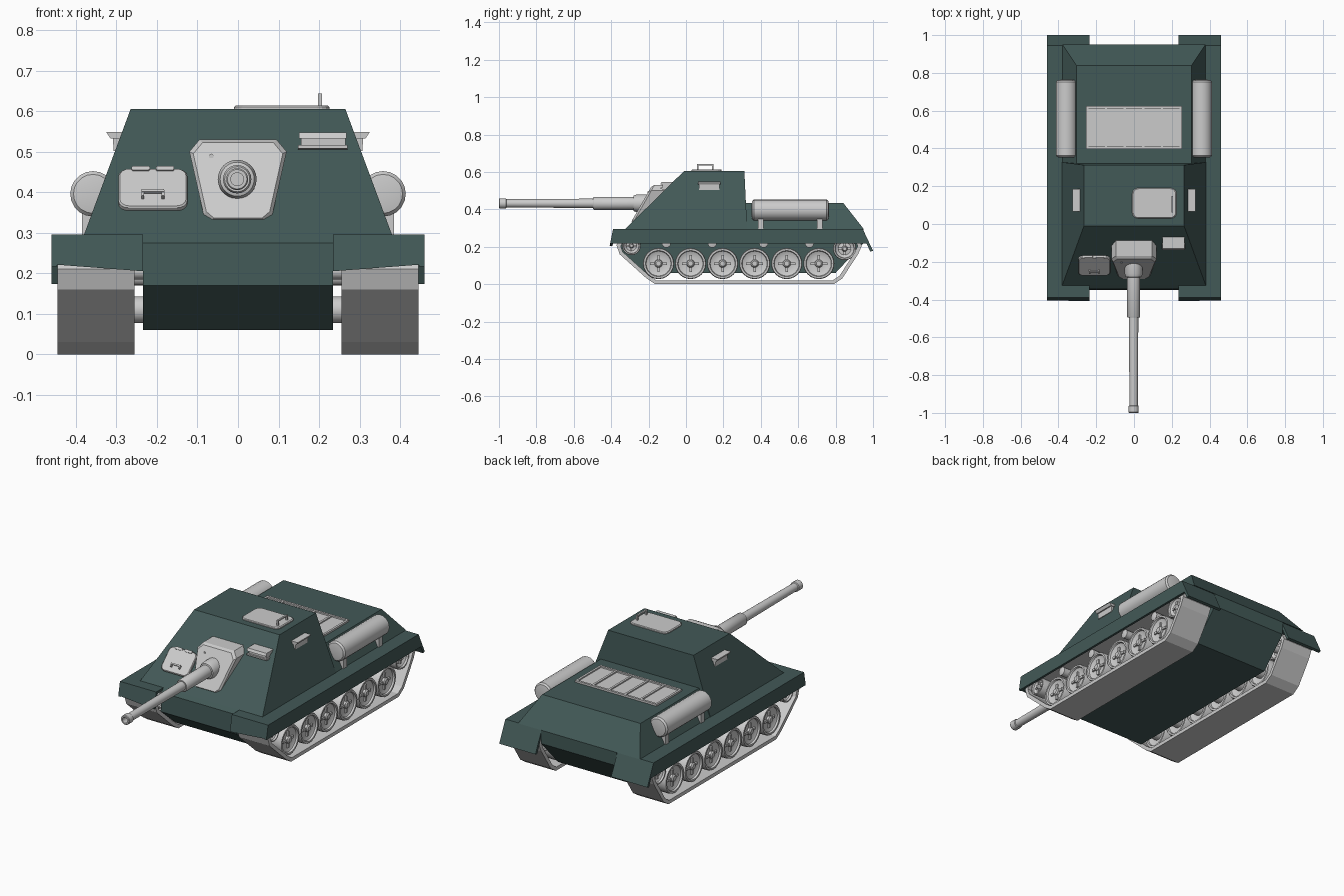
import bpy, bmesh
from math import sin, cos, pi
from mathutils import Vector

if "Cube" in bpy.data.objects:
    bpy.data.objects.remove(bpy.data.objects["Cube"])

green = bpy.data.materials.new("dark_green")
green.diffuse_color = (0.055, 0.1, 0.095, 1)
green.use_nodes = True
green.node_tree.nodes["Principled BSDF"].inputs["Base Color"].default_value = green.diffuse_color


def finish(name, bm, mat=None, mirror=False, smooth=False):
    bmesh.ops.remove_doubles(bm, verts=bm.verts, dist=1e-5)
    bmesh.ops.recalc_face_normals(bm, faces=bm.faces)
    me = bpy.data.meshes.new(name)
    bm.to_mesh(me)
    bm.free()
    ob = bpy.data.objects.new(name, me)
    bpy.context.collection.objects.link(ob)
    if mat:
        me.materials.append(mat)
    if smooth:
        bpy.ops.object.select_all(action='DESELECT')
        ob.select_set(True)
        bpy.context.view_layer.objects.active = ob
        bpy.ops.object.shade_smooth_by_angle(angle=0.6)
    if mirror:
        ob.modifiers.new("Mirror", 'MIRROR')
    return ob


def loft(name, rings, closed=False, **kw):
    """Skin rings of points; cap the ends, or join last to first when closed."""
    bm = bmesh.new()
    vs = [[bm.verts.new(p) for p in r] for r in rings]
    n = len(rings[0])
    pairs = list(zip(vs, vs[1:])) + ([(vs[-1], vs[0])] if closed else [])
    for a, b in pairs:
        for i in range(n):
            j = (i + 1) % n
            bm.faces.new((a[i], a[j], b[j], b[i]))
    if not closed:
        bm.faces.new(vs[0])
        bm.faces.new(vs[-1])
    return finish(name, bm, **kw)


def prism_x(name, pts, x0, x1, **kw):
    return loft(name, [[(x, y, z) for y, z in pts] for x in (x0, x1)], **kw)


def prism_y(name, pts, y0, y1, **kw):
    return loft(name, [[(x, y, z) for x, z in pts] for y in (y0, y1)], **kw)


def box(name, x0, x1, y0, y1, z0, z1, **kw):
    return prism_x(name, [(y0, z0), (y1, z0), (y1, z1), (y0, z1)], x0, x1, **kw)


def lathe(name, prof, axis, c, seg=24, **kw):
    """prof: (radius, position along axis); c: the two other coordinates."""
    rings = []
    for r, t in prof:
        ring = []
        for i in range(seg):
            a = 2 * pi * i / seg
            u, w = c[0] + r * cos(a), c[1] + r * sin(a)
            ring.append((t, u, w) if axis == 'X' else (u, t, w))
        rings.append(ring)
    return loft(name, rings, smooth=True, **kw)


def rounded(w, h, r, n=4):
    return [(sx * (w / 2 - r) + r * cos(a), sy * (h / 2 - r) + r * sin(a))
            for k, (sx, sy) in enumerate([(1, 1), (-1, 1), (-1, -1), (1, -1)])
            for a in [(k + i / n) * pi / 2 for i in range(n + 1)]]


def quad(x0, x1, y0, y1, z):
    return [(x0, y0, z), (x1, y0, z), (x1, y1, z), (x0, y1, z)]


# sloped front plate frame: y on the plate, up-slope and normal directions
def plate_y(z):
    return -0.325 + (z - 0.295) * 0.315 / 0.31


UP = Vector((0, 0.315, 0.31)).normalized()
OUT = Vector((0, -UP.z, UP.y))


def on_plate(name, pts, x, z, d0, d1, inset=1.0, **kw):
    o = Vector((x, plate_y(z), z))
    def ring(d, s):
        return [o + Vector((a * s, 0, 0)) + UP * b * s + OUT * d for a, b in pts]
    dm = d1 - 0.004 if inset < 1 else (d0 + d1) / 2
    return loft(name, [ring(d0, 1), ring(dm, 1), ring(d1, inset)], **kw)


# hull, casemate and engine deck
prism_x("lower_hull", [(-0.345, 0.275), (-0.35, 0.17), (-0.22, 0.06), (0.80, 0.06),
                       (0.95, 0.22), (0.95, 0.295), (-0.325, 0.295)], -0.235, 0.235, mat=green)
loft("casemate", [quad(-0.38, 0.38, -0.325, 0.327, 0.295),
                  quad(-0.265, 0.265, -0.01, 0.312, 0.605)], mat=green)
loft("engine_deck", [quad(-0.378, 0.378, 0.25, 0.95, 0.295),
                     quad(-0.305, 0.305, 0.25, 0.84, 0.435)], mat=green)

# fenders with skirts and flaps
box("fender_top", 0.235, 0.46, -0.385, 0.945, 0.28, 0.295, mat=green, mirror=True)
prism_x("side_skirt", [(-0.387, 0.295), (-0.405, 0.217), (0.965, 0.217), (0.942, 0.295)],
        0.447, 0.46, mat=green, mirror=True)
flap = [(0.235, 0.295), (0.46, 0.295), (0.46, 0.222), (0.235, 0.205)]
loft("front_flap", [[(x, -0.39 - (0.295 - z) * 0.2 + d, z) for x, z in flap] for d in (0, 0.015)],
     mat=green, mirror=True)
prism_x("rear_flap", [(0.93, 0.295), (0.945, 0.295), (1.0, 0.178), (0.985, 0.174)],
        0.235, 0.46, mat=green, mirror=True)

# track bands
outer = [Vector(p) for p in [(-0.165, 0), (-0.21, 0.03), (-0.355, 0.16), (-0.372, 0.21),
         (-0.33, 0.26), (0.87, 0.265), (0.92, 0.245), (0.94, 0.205), (0.92, 0.16),
         (0.835, 0.03), (0.79, 0)]]
inner = []
for i, p in enumerate(outer):
    e1 = (p - outer[i - 1]).normalized()
    e2 = (outer[(i + 1) % len(outer)] - p).normalized()
    n1, n2 = Vector((e1.y, -e1.x)), Vector((e2.y, -e2.x))
    inner.append(p + (n1 + n2) * 0.02 / (1 + n1.dot(n2)))
loft("track", [[(x, p.x, p.y) for p in loop] for x, loop in
               ((0.255, outer), (0.445, outer), (0.445, inner), (0.255, inner))],
     closed=True, mirror=True)


# wheels: dished double discs with hub, cross ribs and axle
def wheel(name, y, z, r, axle, seg=24):
    half = [(0, 0.428), (0.16 * r, 0.428), (0.24 * r, 0.422), (0.26 * r, 0.41), (0.55 * r, 0.408),
            (0.8 * r, 0.418), (0.84 * r, 0.428), (0.96 * r, 0.428), (r, 0.42), (r, 0.365),
            (0.75 * r, 0.362)]
    lathe(name, half + [(q, 0.70 - x) for q, x in reversed(half)], 'X', (y, z), seg, mirror=True)
    lathe(name + "_axle", [(axle, 0.2), (axle, 0.3)], 'X', (y, z), 16, mirror=True)
    for k in range(4):
        c, s = cos(k * pi / 2), sin(k * pi / 2)
        pts = [(0.2, -0.08), (0.55, -0.08), (0.55, 0.08), (0.2, 0.08)]
        prism_x(name + "_rib", [(y + r * (a * c - b * s), z + r * (a * s + b * c)) for a, b in pts],
                0.40, 0.418, mirror=True)


for i in range(6):
    wheel("road_wheel", -0.147 + i * 0.1714, 0.11, 0.083, 0.033)
wheel("front_idler", -0.292, 0.205, 0.05, 0.02)
wheel("rear_sprocket", 0.848, 0.19, 0.062, 0.02)
for y in (-0.105, 0.14, 0.415, 0.66):
    lathe("return_roller", [(0.012, 0.2), (0.012, 0.29), (0.024, 0.29), (0.024, 0.415), (0.01, 0.42)],
          'X', (y, 0.219), 16, mirror=True)

# gun mantlet with chamfered face
shape = [(-0.12, 0.5), (-0.095, 0.53), (0.095, 0.53), (0.12, 0.5),
         (0.085, 0.345), (0.065, 0.328), (-0.065, 0.328), (-0.085, 0.345)]


def face_y(z):
    return -0.185 - (0.522 - z) * 0.57


small = [(x * 0.92, 0.435 + (z - 0.435) * 0.92) for x, z in shape]
loft("mantlet", [[(x, plate_y(z) + 0.02, z) for x, z in shape],
                 [(x, face_y(z) + 0.012, z) for x, z in shape],
                 [(x, face_y(z), z) for x, z in small]])
lathe("sight_port", [(0.006, -0.19), (0.006, face_y(0.49) - 0.003)], 'Y', (-0.066, 0.489), 12)

# gun barrel, sleeve, collar and bored muzzle in one turned profile
lathe("gun_barrel", [(0.03, -0.19), (0.048, -0.20), (0.048, -0.262), (0.042, -0.28), (0.035, -0.282),
                     (0.035, -0.49), (0.031, -0.496), (0.025, -0.496), (0.022, -0.96), (0.027, -0.963),
                     (0.027, -0.996), (0.024, -1.0), (0.016, -1.0), (0.016, -0.93)],
      'Y', (-0.002, 0.432))

# driver hatch with hinges and handle on the front plate
on_plate("driver_hatch", rounded(0.17, 0.136, 0.025), -0.21, 0.402, -0.005, 0.014, 0.96)
for x in (-0.24, -0.18):
    on_plate("hatch_hinge", rounded(0.045, 0.014, 0.005), x, 0.447, -0.005, 0.018)
on_plate("hatch_handle", [(-0.028, -0.004), (0.028, -0.004), (0.028, 0.004), (-0.028, 0.004)],
         -0.21, 0.384, 0.022, 0.029)
for x in (-0.235, -0.185):
    on_plate("handle_post", rounded(0.007, 0.02, 0.002), x, 0.38, 0.01, 0.027)

# front periscope: hood, recessed block and sill
prism_x("periscope_block", [(-0.06, 0.536), (-0.125, 0.536), (-0.125, 0.515), (-0.09, 0.505)], 0.155, 0.265)
prism_x("periscope_hood", [(-0.06, 0.547), (-0.13, 0.547), (-0.138, 0.533), (-0.06, 0.533)], 0.15, 0.268)
prism_x("periscope_sill", [(-0.09, 0.516), (-0.135, 0.516), (-0.135, 0.508), (-0.09, 0.503)], 0.148, 0.27)

# side vision slits
prism_y("side_visor_hood", [(0.275, 0.548), (0.325, 0.548), (0.315, 0.533), (0.28, 0.533)],
        0.065, 0.185, mirror=True)
prism_y("side_visor", [(0.275, 0.54), (0.309, 0.54), (0.307, 0.502), (0.29, 0.502)],
        0.07, 0.18, mirror=True)

# roof hatch and handle
hatch = rounded(0.235, 0.16, 0.03)
loft("roof_hatch", [[(0.108 + x * s, 0.11 + y * s, z) for x, y in hatch]
                    for z, s in ((0.6, 1), (0.61, 1), (0.614, 0.96))])
prism_x("roof_handle", [(0.06, 0.61), (0.06, 0.643), (0.147, 0.643), (0.147, 0.61), (0.139, 0.61),
                        (0.139, 0.635), (0.068, 0.635), (0.068, 0.61)], 0.198, 0.207)

# side fuel tanks with mounting feet
lathe("fuel_tank", [(0.03, 0.351), (0.048, 0.354), (0.056, 0.363), (0.056, 0.752), (0.048, 0.761),
                    (0.03, 0.764)], 'Y', (0.358, 0.396), 20, mirror=True)
for y in (0.40, 0.715):
    box("tank_foot", 0.335, 0.385, y - 0.015, y + 0.015, 0.29, 0.36, mirror=True)

# engine grille: panel, frame and dividers
box("grille_panel", -0.25, 0.25, 0.4, 0.62, 0.43, 0.438)
for y in (0.398, 0.612):
    box("grille_rail", -0.254, 0.254, y, y + 0.012, 0.43, 0.446)
for i in range(6):
    x = -0.248 + i * 0.0992
    box("grille_bar", x - 0.006, x + 0.006, 0.4, 0.62, 0.43, 0.445)
